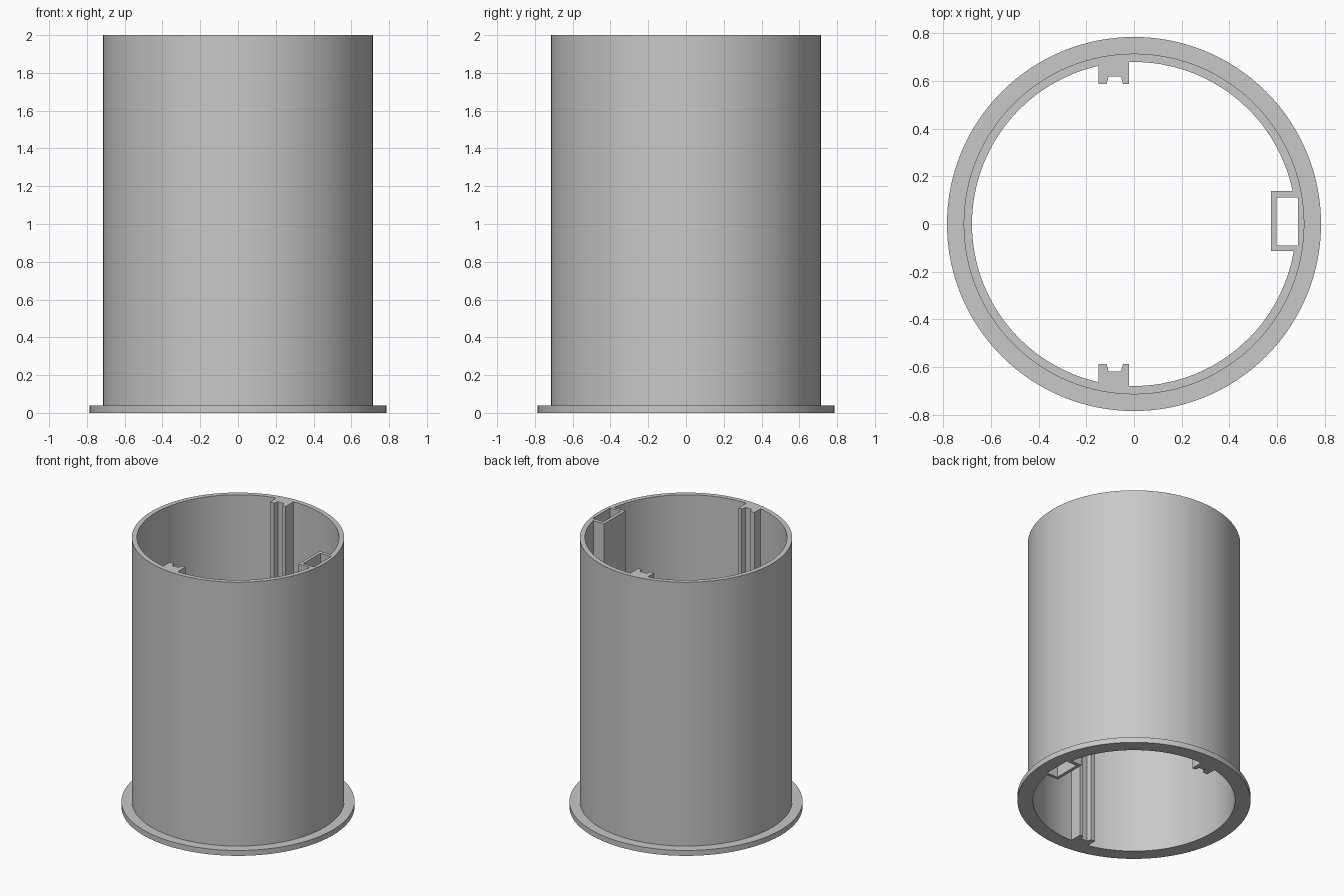
import bpy, bmesh
from math import cos, sin, acos, asin, pi, radians

cube = bpy.data.objects.get("Cube")
if cube:
    bpy.data.objects.remove(cube, do_unlink=True)

HEIGHT, FLANGE_H = 2.0, 0.04
R_FLANGE, R_TUBE, R_BORE = 0.785, 0.715, 0.68
BOX_LOW, BOX_HIGH, BOX_X = -0.113, 0.138, 0.576
RIB_LEFT, RIB_RIGHT, RIB_TIP, RIB_NOTCH = -0.15, -0.02, 0.588, 0.62

grey = bpy.data.materials.new("plain grey")
grey.use_nodes = True
grey.diffuse_color = (0.58, 0.58, 0.58, 1)
grey.node_tree.nodes["Principled BSDF"].inputs["Base Color"].default_value = grey.diffuse_color


def arc(radius, start, end, steps):
    return [(radius * cos(start + (end - start) * i / steps),
             radius * sin(start + (end - start) * i / steps)) for i in range(steps + 1)]


def circle(radius):
    return arc(radius, 0, 2 * pi, 128)[:-1]


def extrude_loops(name, loops, height):
    """Fill closed outlines (inner ones become holes) and extrude upward."""
    bm = bmesh.new()
    edges = []
    for loop in loops:
        verts = [bm.verts.new((x, y, 0)) for x, y in loop]
        edges += [bm.edges.new((v, verts[i - 1])) for i, v in enumerate(verts)]
    bmesh.ops.triangle_fill(bm, edges=edges, use_beauty=True)
    top = bmesh.ops.extrude_face_region(bm, geom=bm.faces[:], use_keep_orig=True)
    moved = [g for g in top["geom"] if isinstance(g, bmesh.types.BMVert)]
    bmesh.ops.translate(bm, verts=moved, vec=(0, 0, height))
    bmesh.ops.recalc_face_normals(bm, faces=bm.faces[:])
    mesh = bpy.data.meshes.new(name)
    bm.to_mesh(mesh)
    bm.free()
    mesh.materials.append(grey)
    obj = bpy.data.objects.new(name, mesh)
    bpy.context.collection.objects.link(obj)
    bpy.ops.object.select_all(action="DESELECT")
    obj.select_set(True)
    bpy.context.view_layer.objects.active = obj
    bpy.ops.object.shade_smooth_by_angle(angle=radians(30))
    return obj


# Notched guide rib on the back wall; the front one mirrors it
back_rib = [(RIB_RIGHT, RIB_TIP), (-0.046, RIB_TIP), (-0.055, RIB_NOTCH),
            (-0.107, RIB_NOTCH), (-0.115, RIB_TIP), (RIB_LEFT, RIB_TIP)]
front_rib = [(x, -y) for x, y in reversed(back_rib)]

# Bore outline, counterclockwise from the box channel
rib_start, rib_end = acos(RIB_RIGHT / R_BORE), acos(RIB_LEFT / R_BORE)
bore = [(BOX_X, BOX_LOW), (BOX_X, BOX_HIGH)]
bore += arc(R_BORE, asin(BOX_HIGH / R_BORE), rib_start, 28)
bore += back_rib
bore += arc(R_BORE, rib_end, 2 * pi - rib_end, 60)
bore += front_rib
bore += arc(R_BORE, 2 * pi - rib_start, 2 * pi + asin(BOX_LOW / R_BORE), 28)

# Open slot running through the box channel
slot = [(0.599, -0.09), (0.688, -0.09), (0.688, 0.112), (0.599, 0.112)]

extrude_loops("tube_with_ribs", [circle(R_TUBE), bore, slot], HEIGHT)
extrude_loops("base_flange", [circle(R_FLANGE), circle(R_TUBE)], FLANGE_H)
